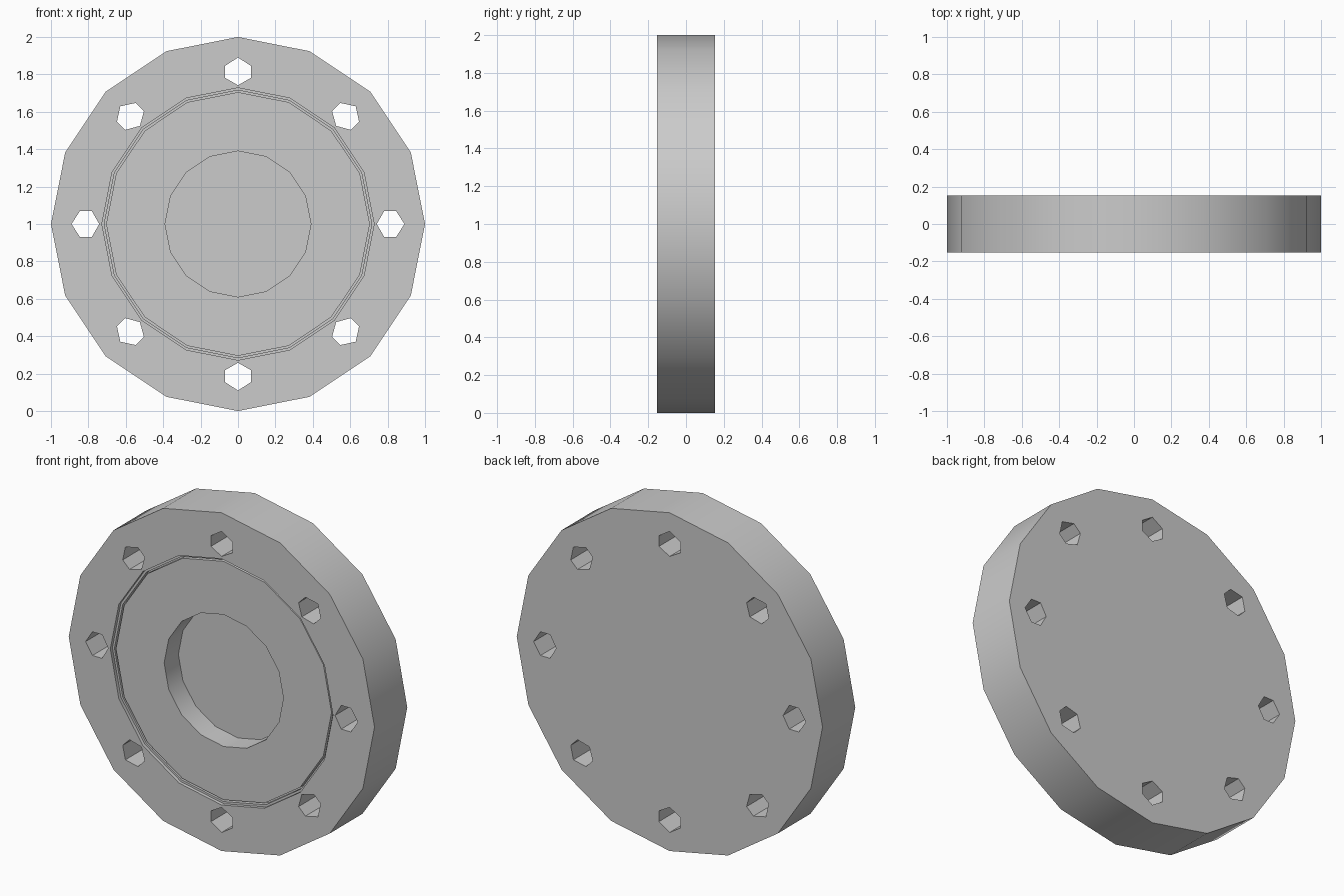
import bpy, bmesh, math
from mathutils import Matrix

cube = bpy.data.objects.get("Cube")
if cube:
    bpy.data.objects.remove(cube, do_unlink=True)

SIDES = 16
HALF = 0.153
HOLES = 8

grey = bpy.data.materials.new("steel_grey")
grey.use_nodes = True
colour = (0.6, 0.6, 0.6, 1)
grey.diffuse_color = colour
grey.node_tree.nodes["Principled BSDF"].inputs["Base Color"].default_value = colour


def make_object(name, bm):
    bmesh.ops.recalc_face_normals(bm, faces=bm.faces)
    mesh = bpy.data.meshes.new(name)
    bm.to_mesh(mesh)
    bm.free()
    obj = bpy.data.objects.new(name, mesh)
    bpy.context.collection.objects.link(obj)
    mesh.materials.append(grey)
    return obj


def lathe(name, profile):
    """Turn (radius, y) points around the y axis and cap both ends."""
    bm = bmesh.new()
    rings = []
    for r, y in profile:
        rings.append([bm.verts.new((r * math.sin(a), y, 1 + r * math.cos(a)))
                      for a in (math.tau * i / SIDES for i in range(SIDES))])
    for a, b in zip(rings, rings[1:]):
        for i in range(SIDES):
            j = (i + 1) % SIDES
            bm.faces.new((a[i], a[j], b[j], b[i]))
    bm.faces.new(rings[0])
    bm.faces.new(rings[-1])
    return make_object(name, bm)


# Flange body: central pocket, recessed hub face, seal groove, rim, back
front = -HALF
flange = lathe("flange", [
    (0.39, 0.0), (0.39, front + 0.02),
    (0.705, front + 0.02), (0.705, front + 0.05),
    (0.715, front + 0.05), (0.715, front + 0.02),
    (0.728, front + 0.02), (0.728, front),
    (1.0, front), (1.0, HALF)])

# Six-sided bolt holes around the rim
bm = bmesh.new()
outline = [(0, 0.89), (0.07, 0.845), (0.07, 0.782),
           (0, 0.742), (-0.07, 0.782), (-0.07, 0.845)]
for k in range(HOLES):
    turn = Matrix.Translation((0, 0, 1)) @ Matrix.Rotation(math.tau * k / HOLES, 4, 'Y')
    verts = [bm.verts.new((x, -0.3, z)) for x, z in outline]
    face = bm.faces.new(verts)
    out = bmesh.ops.extrude_face_region(bm, geom=[face])
    far = [v for v in out["geom"] if isinstance(v, bmesh.types.BMVert)]
    bmesh.ops.translate(bm, verts=far, vec=(0, 0.6, 0))
    bmesh.ops.transform(bm, matrix=turn, verts=verts + far)
cutter = make_object("bolt_hole_cutter", bm)

cut = flange.modifiers.new("bolt_holes", 'BOOLEAN')
cut.operation = 'DIFFERENCE'
cut.solver = 'EXACT'
cut.object = cutter
bpy.ops.object.select_all(action='DESELECT')
bpy.context.view_layer.objects.active = flange
flange.select_set(True)
bpy.ops.object.modifier_apply(modifier=cut.name)
bpy.data.objects.remove(cutter, do_unlink=True)

# Soft shading around the rim, crisp edges elsewhere
bpy.ops.object.shade_smooth_by_angle(angle=math.radians(30))
